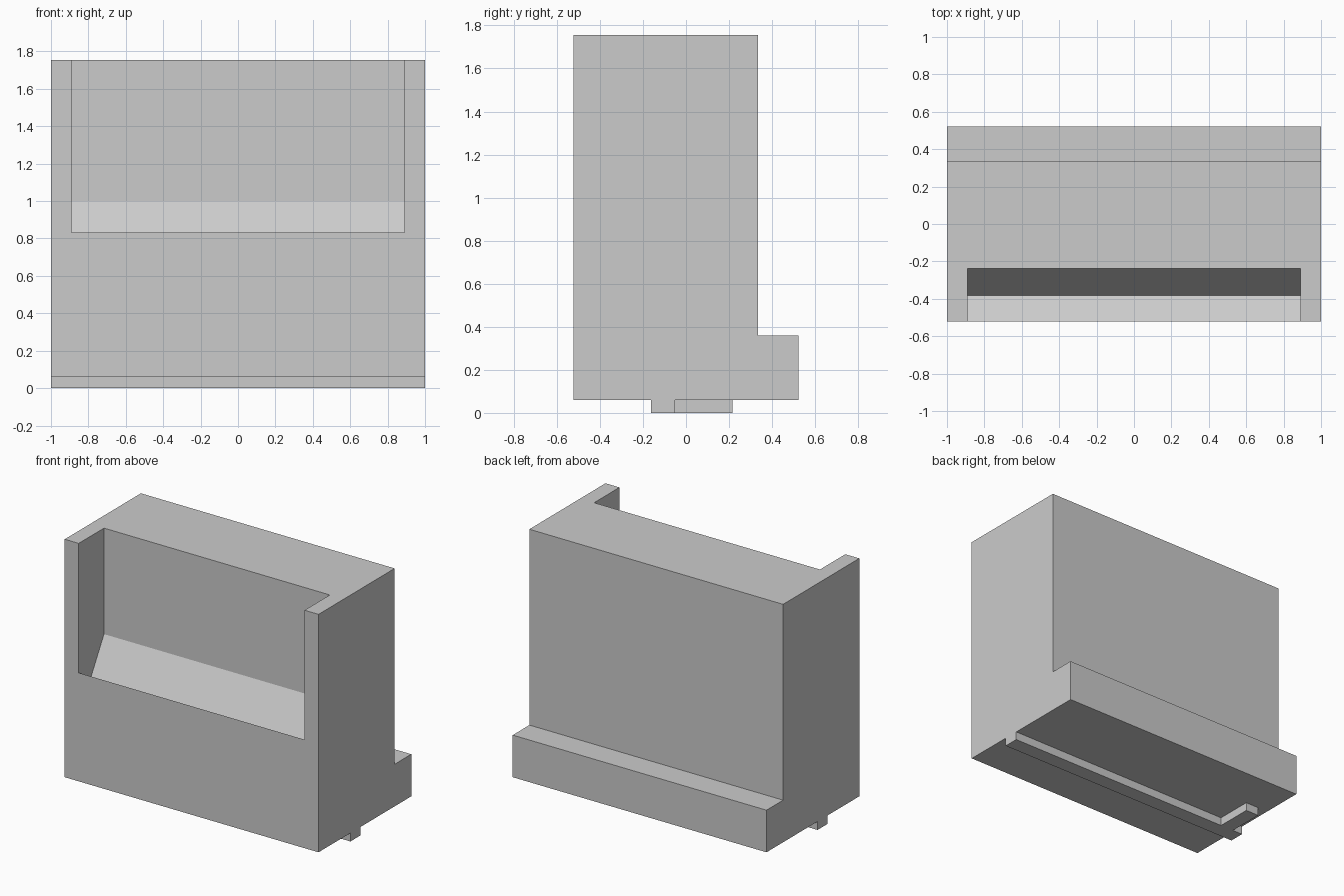
import bpy
import bmesh
from mathutils import Vector

if "Cube" in bpy.data.objects:
    bpy.data.objects.remove(bpy.data.objects["Cube"], do_unlink=True)

GREY = (0.6, 0.6, 0.6, 1.0)
grey = bpy.data.materials.new("plain_grey")
grey.use_nodes = True
grey.diffuse_color = GREY
grey.node_tree.nodes["Principled BSDF"].inputs["Base Color"].default_value = GREY


def extrude(name, outline, offset):
    """Solid made by sweeping a flat 3D outline along an offset."""
    bm = bmesh.new()
    face = bm.faces.new([bm.verts.new(p) for p in outline])
    swept = bmesh.ops.extrude_face_region(bm, geom=[face])["geom"]
    verts = [g for g in swept if isinstance(g, bmesh.types.BMVert)]
    bmesh.ops.translate(bm, verts=verts, vec=Vector(offset))
    bmesh.ops.recalc_face_normals(bm, faces=bm.faces)
    mesh = bpy.data.meshes.new(name)
    bm.to_mesh(mesh)
    bm.free()
    mesh.materials.append(grey)
    obj = bpy.data.objects.new(name, mesh)
    bpy.context.scene.collection.objects.link(obj)
    return obj


def across(name, profile, half_width):
    """Side profile (y, z) swept symmetrically along x."""
    return extrude(name, [(-half_width, y, z) for y, z in profile],
                   (2 * half_width, 0, 0))


FRONT, BACK, WALL = -0.522, 0.522, 0.335
BASE, LEDGE, TOP = 0.06, 0.36, 1.755

# Body block with a low ledge along the back
body = across("body", [(FRONT, BASE), (BACK, BASE), (BACK, LEDGE),
                       (WALL, LEDGE), (WALL, TOP), (FRONT, TOP)], 1.0)

# Front recess with a V-shaped trough, open at the top and front
cutter = across("recess_cutter", [(-0.237, 2.0), (-0.237, 1.0), (-0.382, 0.753),
                                  (FRONT, 0.833), (-0.662, 0.913), (-0.662, 2.0)], 0.89)
cutter.hide_render = True
cut = body.modifiers.new("recess", "BOOLEAN")
cut.operation = "DIFFERENCE"
cut.solver = "EXACT"
cut.object = cutter
bpy.context.view_layer.objects.active = body
bpy.ops.object.modifier_apply(modifier=cut.name)
bpy.data.objects.remove(cutter, do_unlink=True)

# Bottom rail with a short arm turned back near one end
plan = [(-1, -0.163), (1, -0.163), (1, -0.052), (-0.815, -0.052),
        (-0.815, 0.215), (-0.92, 0.215), (-0.92, -0.052), (-1, -0.052)]
extrude("bottom_rail", [(x, y, 0) for x, y in plan], (0, 0, BASE))
